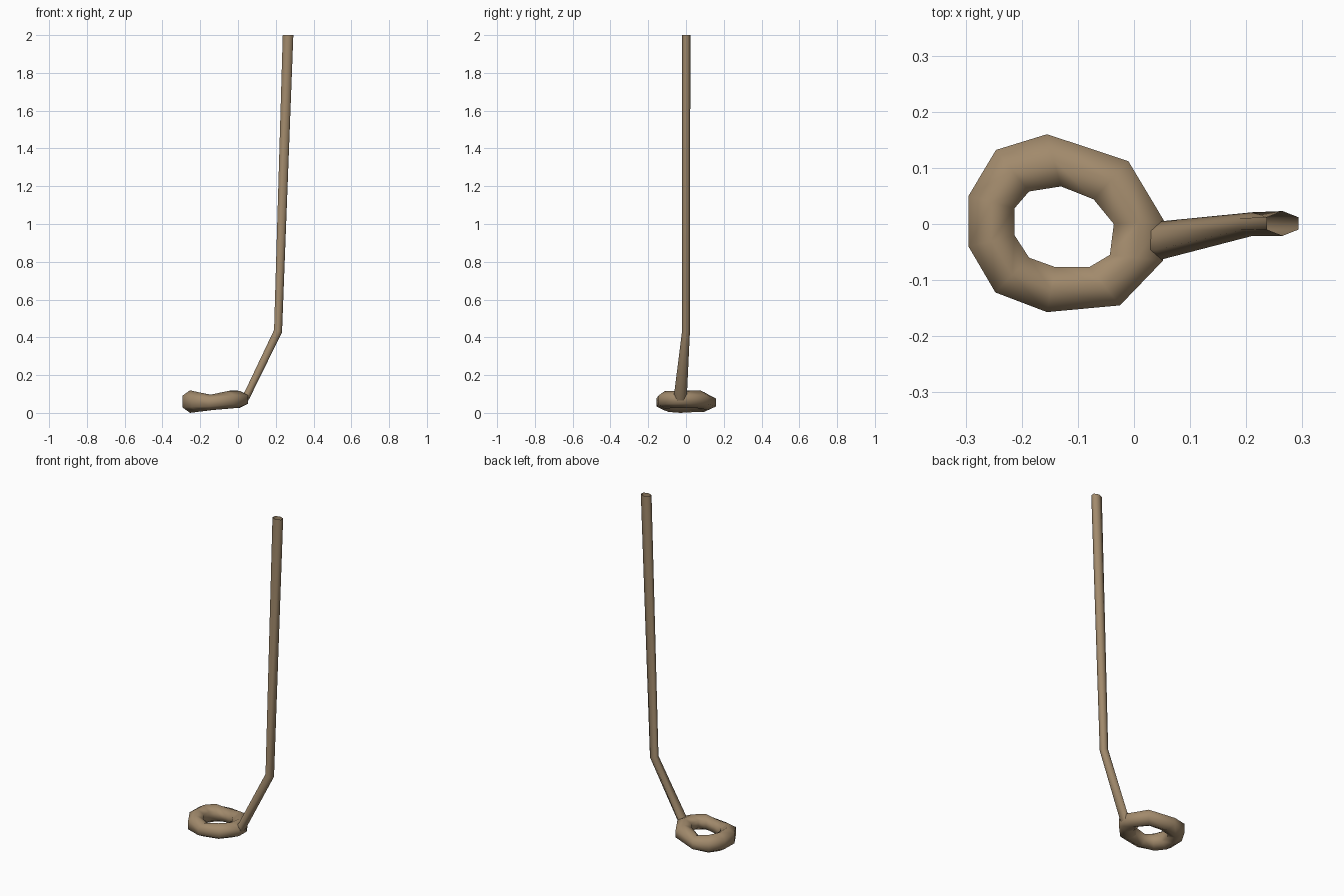
import bpy, bmesh, math
from mathutils import Vector

if "Cube" in bpy.data.objects:
    bpy.data.objects.remove(bpy.data.objects["Cube"])

mat = bpy.data.materials.new("tan_wood")
mat.diffuse_color = (0.36, 0.255, 0.15, 1)
mat.use_nodes = True
mat.node_tree.nodes["Principled BSDF"].inputs["Base Color"].default_value = mat.diffuse_color


def loft(name, sections, closed):
    """Skin a list of equal-length cross-sections into a tube."""
    bm = bmesh.new()
    rings = [[bm.verts.new(p) for p in s] for s in sections]
    n = len(rings)
    for i in range(n if closed else n - 1):
        a, b = rings[i], rings[(i + 1) % n]
        for k in range(len(a)):
            j = (k + 1) % len(a)
            bm.faces.new((a[k], a[j], b[j], b[k]))
    bmesh.ops.recalc_face_normals(bm, faces=bm.faces[:])
    me = bpy.data.meshes.new(name)
    bm.to_mesh(me)
    bm.free()
    for p in me.polygons:
        p.use_smooth = True
    me.materials.append(mat)
    ob = bpy.data.objects.new(name, me)
    bpy.context.collection.objects.link(ob)
    return ob


def hexagon(center, u, v):
    """Six points: flats at +-u, corners at +-v."""
    c, u, v = Vector(center), Vector(u), Vector(v)
    pts = []
    for k in range(6):
        t = math.radians(30 + 60 * k)
        pts.append(c + u * (math.cos(t) / math.cos(math.radians(30))) + v * math.sin(t))
    return pts


# ring foot: outer x, outer y, inner x, inner y, centre height, half height
stations = [
    (-0.295, 0.050, -0.213, 0.028, 0.060, 0.056),
    (-0.246, 0.132, -0.187, 0.058, 0.058, 0.053),
    (-0.155, 0.160, -0.130, 0.067, 0.055, 0.041),
    (-0.010, 0.112, -0.072, 0.044, 0.071, 0.047),
    (0.054, 0.005, -0.036, 0.000, 0.072, 0.045),
    (0.052, -0.065, -0.043, -0.055, 0.072, 0.045),
    (-0.025, -0.145, -0.080, -0.077, 0.069, 0.047),
    (-0.155, -0.157, -0.140, -0.077, 0.055, 0.041),
    (-0.247, -0.122, -0.187, -0.060, 0.058, 0.053),
    (-0.295, -0.040, -0.213, -0.020, 0.060, 0.060),
]
loops = []
for ox, oy, ix, iy, z, h in stations:
    c = ((ox + ix) / 2, (oy + iy) / 2, z)
    loops.append(hexagon(c, ((ox - ix) / 2, (oy - iy) / 2, 0), (0, 0, h)))
loft("ring_foot", loops, True)

# bent hollow shaft, open at the top
loft("shaft", [
    hexagon((0.028, -0.030, 0.065), (0.012, 0, -0.020), (0, 0.034, 0)),
    hexagon((0.050, -0.029, 0.098), (0.011, 0, -0.021), (0, 0.034, 0)),
    hexagon((0.212, 0.000, 0.433), (0.021, 0, -0.006), (0, 0.021, 0)),
    hexagon((0.265, 0.001, 2.000), (0.028, 0, 0), (0, 0.022, 0)),
], False)
